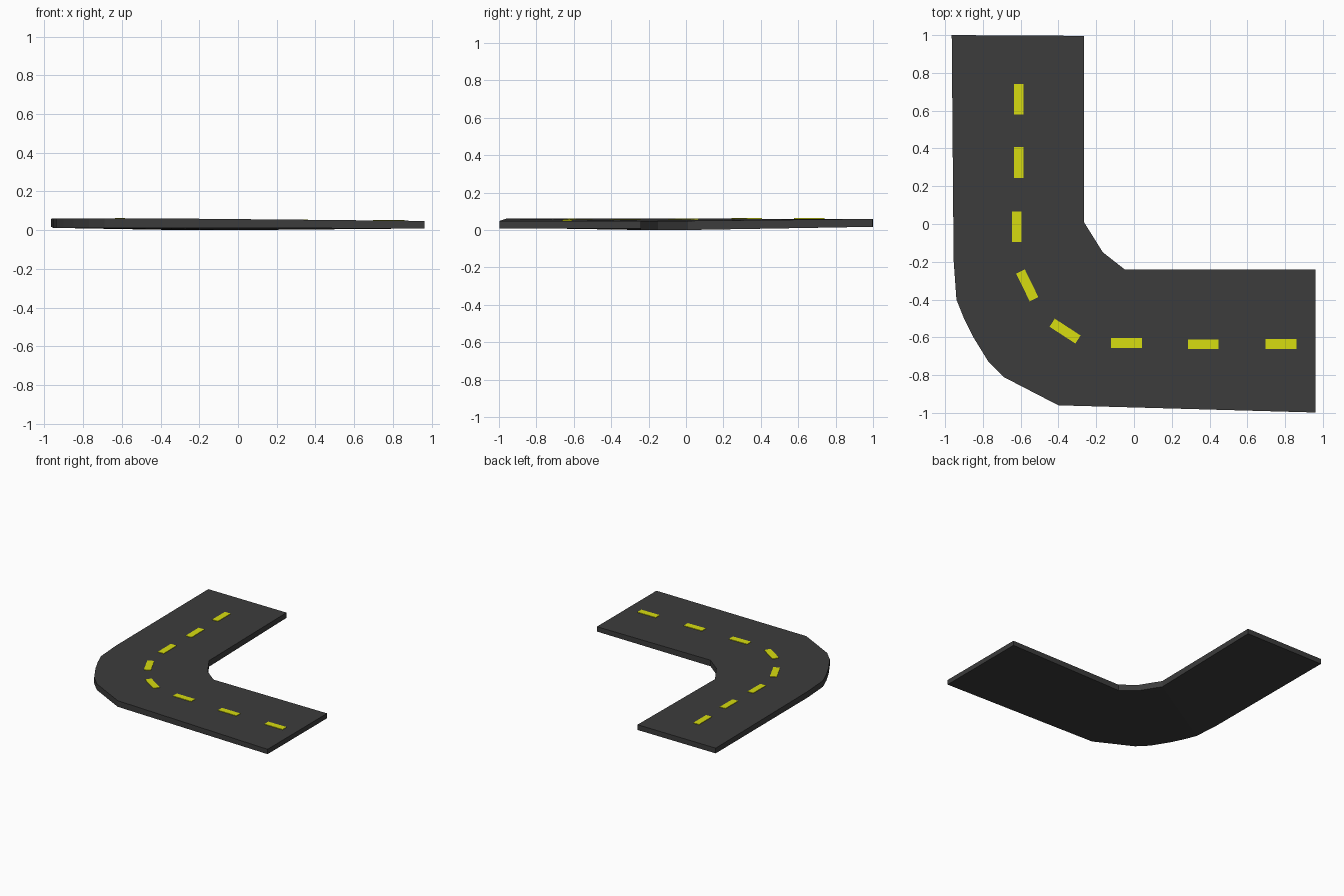
import bpy, bmesh
from math import radians, cos, sin
from mathutils import Vector
from mathutils.bvhtree import BVHTree

if "Cube" in bpy.data.objects:
    bpy.data.objects.remove(bpy.data.objects["Cube"])


def material(name, rgb):
    m = bpy.data.materials.new(name)
    m.diffuse_color = (*rgb, 1)
    m.use_nodes = True
    m.node_tree.nodes["Principled BSDF"].inputs["Base Color"].default_value = m.diffuse_color
    return m


def add_object(name, bm, mat):
    bmesh.ops.recalc_face_normals(bm, faces=bm.faces)
    me = bpy.data.meshes.new(name)
    bm.to_mesh(me)
    me.materials.append(mat)
    ob = bpy.data.objects.new(name, me)
    bpy.context.collection.objects.link(ob)
    return ob


asphalt = material("asphalt", (0.045, 0.045, 0.045))
paint = material("yellow_paint", (0.68, 0.72, 0.005))

# Road cross-sections: outer xy, inner xy, (outer bottom, inner bottom, thickness)
bend = (0.012, 0.0, 0.049)
I1, I2, I3 = (-0.265, 0.01), (-0.165, -0.15), (-0.05, -0.24)
stations = [
    ((-0.965, 1.0), (-0.265, 0.996), (0.017, 0.017, 0.042)),
    ((-0.955, -0.19), I1, bend),
    ((-0.94, -0.40), I1, bend),
    ((-0.90, -0.50), I1, bend),
    ((-0.85, -0.60), I2, bend),
    ((-0.77, -0.73), I2, bend),
    ((-0.69, -0.81), I2, bend),
    ((-0.40, -0.96), I3, bend),
    ((0.962, -0.998), (0.962, -0.24), (0.009, 0.009, 0.039)),
]

# Road slab
bm = bmesh.new()
rings = []
for o, i, (zo, zi, t) in stations:
    rings.append([bm.verts.new(c) for c in
                  ((*o, zo), (*i, zi), (*i, zi + t), (*o, zo + t))])
for a, b in zip(rings, rings[1:]):
    for k in range(4):
        n = (k + 1) % 4
        bm.faces.new((a[k], a[n], b[n], b[k]))
bm.faces.new(rings[0])
bm.faces.new(rings[-1])
bmesh.ops.remove_doubles(bm, verts=bm.verts, dist=0.0005)
add_object("road", bm, asphalt)
surface = BVHTree.FromBMesh(bm)

# Centre line dashes, laid on the road surface: x, y, heading
dashes = [(-0.61, 0.66, 90), (-0.61, 0.325, 90), (-0.62, -0.015, 90),
          (-0.565, -0.325, -64), (-0.365, -0.567, -33),
          (-0.04, -0.63, 0), (0.367, -0.637, 0), (0.778, -0.635, 0)]
for n, (x, y, deg) in enumerate(dashes):
    c, s = cos(radians(deg)), sin(radians(deg))
    db = bmesh.new()
    bmesh.ops.create_cube(db, size=1)
    for v in db.verts:
        u, w, up = v.co.x * 0.163, v.co.y * 0.051, v.co.z > 0
        px, py = x + u * c - w * s, y + u * s + w * c
        z = surface.ray_cast(Vector((px, py, 1)), Vector((0, 0, -1)))[0].z
        v.co = (px, py, z + (0.004 if up else -0.003))
    add_object(f"lane_dash_{n + 1}", db, paint)
    db.free()
bm.free()
